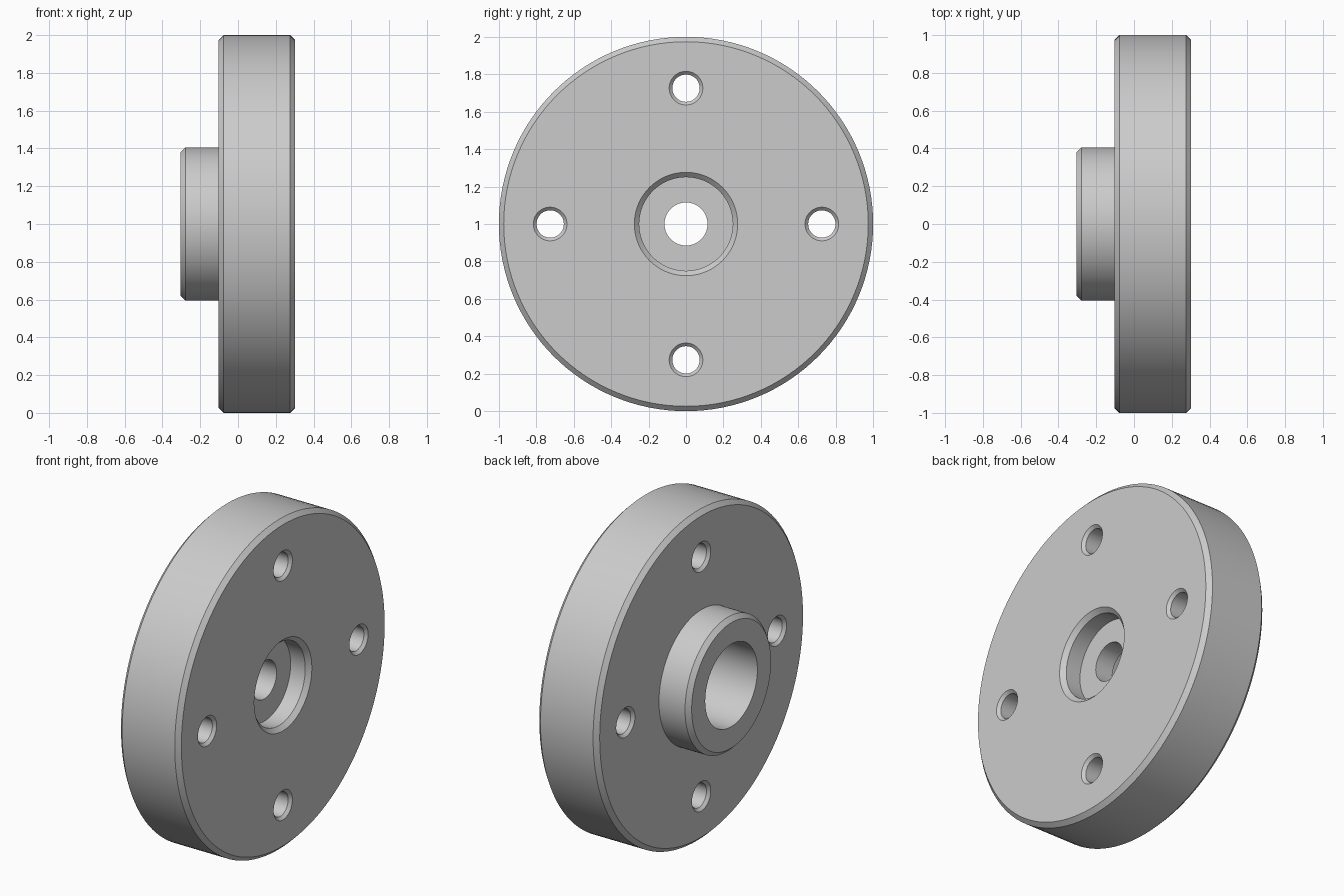
import bpy, bmesh, math
from mathutils import Matrix, Vector

if "Cube" in bpy.data.objects:
    bpy.data.objects.remove(bpy.data.objects["Cube"])

grey = bpy.data.materials.new("machined grey")
grey.use_nodes = True
colour = (0.6, 0.6, 0.6, 1)
grey.diffuse_color = colour
grey.node_tree.nodes["Principled BSDF"].inputs["Base Color"].default_value = colour

BACK, STEP, FRONT = -0.304, -0.103, 0.302    # hub face, flange back, flange front
BEVEL = 0.026
AXIS_Z = 1.0


def lathe(name, profile, segments, closed):
    """Revolve (x, radius) points about the x axis; open profiles end on the axis."""
    bm = bmesh.new()
    verts = [bm.verts.new((x, 0, r)) for x, r in profile]
    edges = [bm.edges.new(pair) for pair in zip(verts, verts[1:])]
    if closed:
        edges.append(bm.edges.new((verts[-1], verts[0])))
    bmesh.ops.spin(bm, geom=verts + edges, cent=(0, 0, 0), axis=(1, 0, 0),
                   angle=math.tau, steps=segments)
    bmesh.ops.remove_doubles(bm, verts=bm.verts, dist=1e-5)
    bmesh.ops.recalc_face_normals(bm, faces=bm.faces)
    mesh = bpy.data.meshes.new(name)
    bm.to_mesh(mesh)
    bm.free()
    mesh.materials.append(grey)
    obj = bpy.data.objects.new(name, mesh)
    bpy.context.collection.objects.link(obj)
    return obj


# Flange, hub, rear bore, thin web and front recess as one turned section
hub_r, bore_r, shaft_r = 0.406, 0.25, 0.115
bore_floor, recess_floor = 0.06, 0.178
flange = lathe("flanged_hub", [
    (BACK, bore_r), (BACK, hub_r - BEVEL), (BACK + BEVEL, hub_r), (STEP, hub_r),
    (STEP, 1 - BEVEL), (STEP + BEVEL, 1), (FRONT - BEVEL, 1), (FRONT, 1 - BEVEL),
    (FRONT, bore_r + BEVEL), (FRONT - BEVEL, bore_r), (recess_floor, bore_r),
    (recess_floor, shaft_r), (bore_floor, shaft_r), (bore_floor, bore_r)], 128, True)
flange.location.z = AXIS_Z

# Four bolt holes, countersunk at both faces
hole_r, sink, over = 0.073, 0.017, 0.02
cutters = []
for i in range(4):
    cutter = lathe("bolt_hole_cutter", [
        (STEP - over, 0), (STEP - over, hole_r + sink + over),
        (STEP + sink, hole_r), (FRONT - sink, hole_r),
        (FRONT + over, hole_r + sink + over), (FRONT + over, 0)], 48, False)
    cutter.location = Matrix.Rotation(i * math.pi / 2, 3, 'X') @ Vector((0, 0, 0.726))
    cutter.location.z += AXIS_Z
    cutter.hide_render = True
    cutters.append(cutter)
    mod = flange.modifiers.new("bolt_hole", 'BOOLEAN')
    mod.operation = 'DIFFERENCE'
    mod.solver = 'EXACT'
    mod.object = cutter

bpy.ops.object.select_all(action='DESELECT')
flange.select_set(True)
bpy.context.view_layer.objects.active = flange
for mod in list(flange.modifiers):
    bpy.ops.object.modifier_apply(modifier=mod.name)
for cutter in cutters:
    bpy.data.objects.remove(cutter)
bpy.ops.object.shade_smooth_by_angle(angle=math.radians(30))
